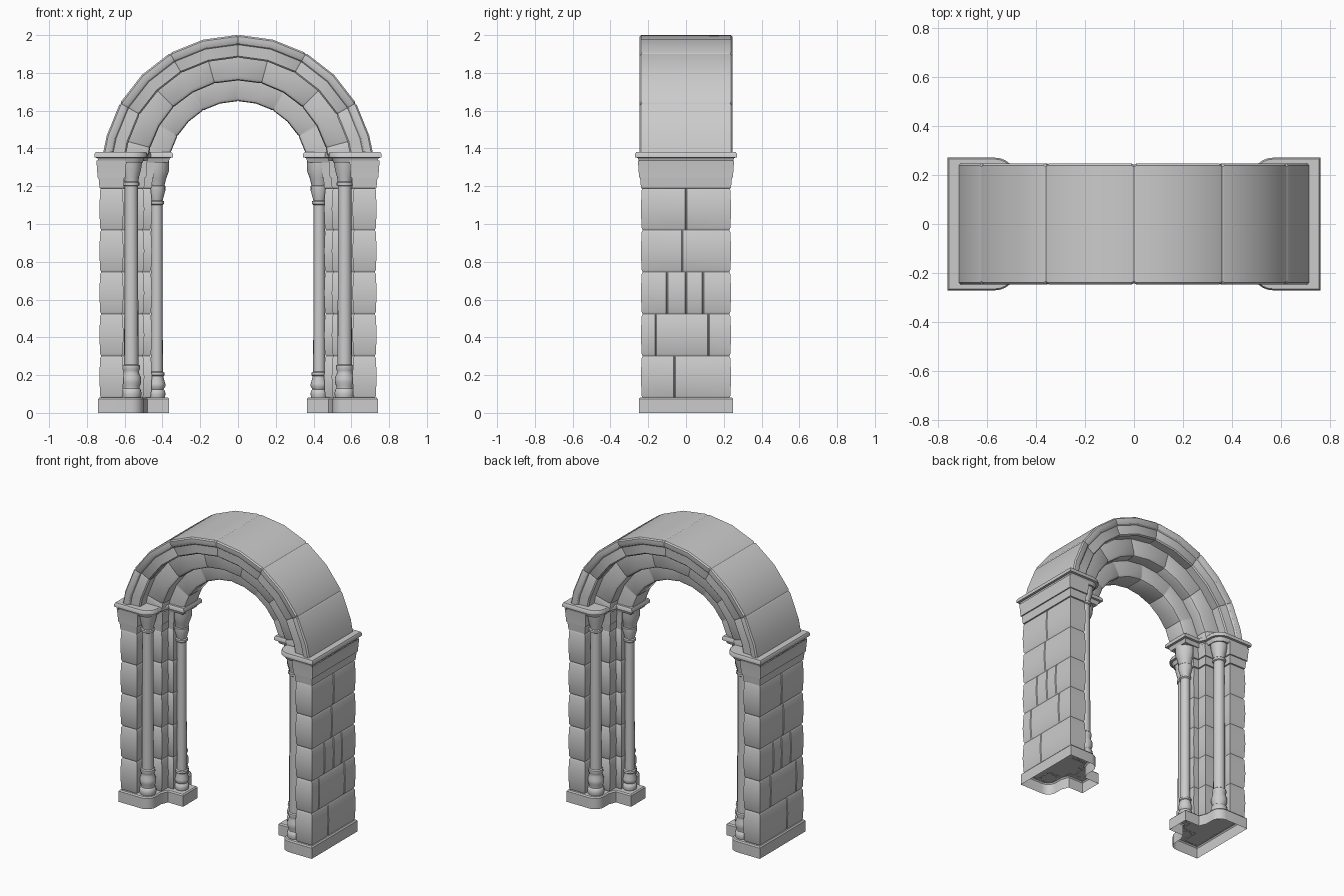
import bpy, bmesh, math

if "Cube" in bpy.data.objects:
    bpy.data.objects.remove(bpy.data.objects["Cube"])

CZ = 1.28  # centre height of the arch circles


def finish(name, bm, mirror=False, angle=32):
    bmesh.ops.remove_doubles(bm, verts=bm.verts, dist=1e-5)
    bmesh.ops.recalc_face_normals(bm, faces=bm.faces)
    mesh = bpy.data.meshes.new(name)
    bm.to_mesh(mesh)
    bm.free()
    ob = bpy.data.objects.new(name, mesh)
    bpy.context.collection.objects.link(ob)
    bpy.ops.object.select_all(action='DESELECT')
    bpy.context.view_layer.objects.active = ob
    ob.select_set(True)
    bpy.ops.object.shade_smooth_by_angle(angle=math.radians(angle))
    if mirror:
        mod = ob.modifiers.new("mirror", 'MIRROR')
        mod.use_axis[0] = True
        mod.use_clip = False
    return ob


def skin(bm, rows, closed):
    """Join successive rows of points with quads."""
    vs = [[bm.verts.new(p) for p in row] for row in rows]
    n = len(rows[0])
    for a, b in zip(vs, vs[1:]):
        for i in range(n if closed else n - 1):
            j = (i + 1) % n
            bm.faces.new((a[i], a[j], b[j], b[i]))
    return vs


def loft(name, plan, layers, bottom=False, top=False):
    bm = bmesh.new()
    vs = skin(bm, [[(x, y, z) for x, y in plan(o)] for z, o in layers], True)
    if bottom:
        bm.faces.new(vs[0])
    if top:
        bm.faces.new(vs[-1])
    bmesh.ops.triangulate(bm, faces=[f for f in bm.faces if len(f.verts) > 4])
    return finish(name, bm, mirror=True)


def both_sides(half):
    return half + [(x, -y) for x, y in reversed(half)]


def pier_plan(o, joints=()):
    """Stepped pier outline, grown by o, with optional grooves on the outer face."""
    half = [(.73 + o, -.235 - o), (.61 - o, -.235 - o), (.61 - o, -.12 - o),
            (.5 - o, -.12 - o), (.5 - o, -.05 - o), (.46 - o, -.05 - o)]
    pts = both_sides(half)
    for y in sorted(joints, reverse=True):
        pts += [(.73 + o, y + .005), (.724 + o, y), (.73 + o, y - .005)]
    return pts


def foot_plan(o):
    """Outline of plinth and impost: pier, rounded lobe at the nook shaft, inner step."""
    r = .055 + o
    half = [(.73 + o, -.24 - o)]
    for k in range(7):
        a = math.radians(270 - 15 * k)
        half.append((.565 + r * math.cos(a), -.185 + r * math.sin(a)))
    half += [(.51 - o, -.12 - o), (.49 - o, -.07 - o), (.375 - o, -.07 - o)]
    return both_sides(half)


# plinth and impost
loft("plinth", foot_plan, [(0, .01), (.074, .01), (.082, .003)], top=True)
loft("impost", foot_plan, [(1.325, .005), (1.35, .015), (1.352, .03),
                           (1.37, .03), (1.38, .024)], bottom=True, top=True)

# pier courses with staggered joints
COURSE = (1.19 - .08) / 5
JOINTS = [[-.06], [-.16, .12], [-.1, .0, .09], [-.02], [0]]
for i, js in enumerate(JOINTS):
    z = .08 + i * COURSE
    loft(f"pier_course_{i + 1}", lambda o, js=js: pier_plan(o, js),
         [(z, -.006), (z + .012, 0), (z + COURSE / 2, .004),
          (z + COURSE - .012, 0), (z + COURSE, -.006)])

# pier capital
loft("pier_capital", pier_plan, [(1.188, -.004), (1.19, .003), (1.245, .008),
                                 (1.247, .014), (1.29, .016), (1.335, .02)], bottom=True)


def column(name, x, y, profile, sides=16):
    bm = bmesh.new()
    rows = [[(x + r * math.cos(t), y + r * math.sin(t), z)
             for t in (2 * math.pi * k / sides for k in range(sides))] for r, z in profile]
    skin(bm, rows, True)
    return finish(name, bm, mirror=True, angle=40)


# nook shafts, front and back
outer = [(.05, .08), (.055, .1), (.05, .125), (.044, .13), (.044, .14), (.052, .16),
         (.052, .185), (.042, .21), (.042, .225), (.047, .235), (.045, .25), (.038, .256),
         (.035, 1.2), (.043, 1.205), (.043, 1.22), (.037, 1.225), (.04, 1.245),
         (.052, 1.29), (.058, 1.335)]
for side, y in (("front", -.178), ("back", .178)):
    column(f"nook_shaft_{side}", .565, y, outer)

# inner shaft carrying the innermost order
inner = [(.042, .08), (.047, .1), (.042, .12), (.036, .125), (.045, .14), (.045, .155),
         (.036, .185), (.036, .195), (.041, .2), (.04, .213), (.032, .218),
         (.03, 1.1), (.038, 1.107), (.038, 1.12), (.031, 1.125), (.046, 1.18),
         (.046, 1.2), (.041, 1.205), (.05, 1.24), (.064, 1.28), (.066, 1.335)]
column("inner_shaft", .43, 0, inner)


def arch_order(name, half, first_joint):
    """Sweep a half profile (radius, y) and its mirror round the arch, grooved at joints."""
    prof = both_sides(half)
    radii = [r for r, _ in prof]
    rc = (min(radii) + max(radii)) / 2
    start = math.degrees(math.asin(.09 / rc))
    sections = [(start, 0)]
    for a in range(15, 180, 15):
        if (a - first_joint) % 30 == 0:
            sections += [(a - .8, 0), (a, 1), (a + .8, 0)]
        else:
            sections.append((a, 0))
    sections.append((180 - start, 0))
    rows = []
    for a, g in sections:
        c, s = math.cos(math.radians(a)), math.sin(math.radians(a))
        row = []
        for r, y in prof:
            r2 = rc + (r - rc) * (1 - .06 * g)
            row.append((r2 * c, y * (1 - .02 * g), CZ + r2 * s))
        rows.append(row)
    bm = bmesh.new()
    skin(bm, rows, False)
    return finish(name, bm)


# three stepped orders of the arch, the outer one with a hood moulding
arch_order("arch_outer_order", [(.6, -.155), (.6, -.218), (.608, -.226), (.668, -.23),
                                (.675, -.24), (.69, -.246), (.712, -.246), (.72, -.238)], 0)
arch_order("arch_middle_order", [(.605, -.16), (.5, -.16), (.485, -.152), (.48, -.138),
                                 (.48, -.075)], 15)
arch_order("arch_inner_order", [(.485, -.08), (.388, -.08), (.374, -.072), (.37, -.06)], 0)
